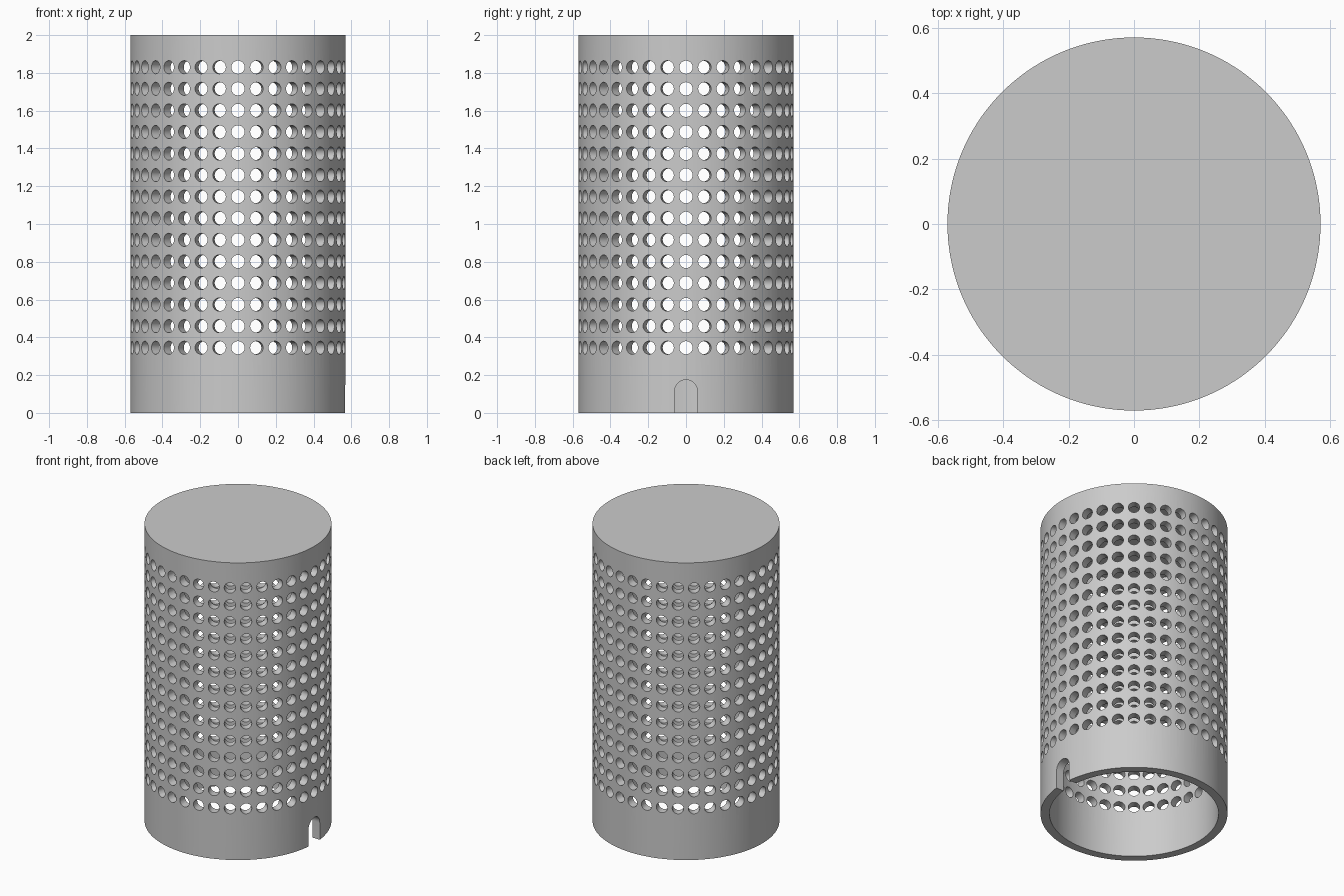
import bpy, bmesh, math
from mathutils import Matrix

cube = bpy.data.objects.get("Cube")
if cube:
    bpy.data.objects.remove(cube, do_unlink=True)

RADIUS, HEIGHT, WALL = 0.57, 2.0, 0.055
SIDES = 144
ROWS, COLUMNS = 14, 36
FIRST_ROW, LAST_ROW, HOLE_RADIUS = 0.345, 1.83, 0.035
SLOT_HALF, SLOT_TOP = 0.06, 0.175

grey = bpy.data.materials.new("plain grey")
grey.use_nodes = True
COLOUR = (0.6, 0.6, 0.6, 1)
grey.diffuse_color = COLOUR
grey.node_tree.nodes["Principled BSDF"].inputs["Base Color"].default_value = COLOUR


def make_object(name, bm):
    bmesh.ops.recalc_face_normals(bm, faces=bm.faces)
    mesh = bpy.data.meshes.new(name)
    bm.to_mesh(mesh)
    bm.free()
    obj = bpy.data.objects.new(name, mesh)
    mesh.materials.append(grey)
    bpy.context.collection.objects.link(obj)
    return obj


def add_cylinder(bm, radius, depth, sides, matrix):
    bmesh.ops.create_cone(bm, cap_ends=True, segments=sides, radius1=radius,
                          radius2=radius, depth=depth, matrix=matrix)


def cut(body, cutter):
    cutter.hide_render = True
    mod = body.modifiers.new(cutter.name, 'BOOLEAN')
    mod.operation = 'DIFFERENCE'
    mod.solver = 'MANIFOLD'
    mod.object = cutter
    bpy.ops.object.select_all(action='DESELECT')
    bpy.context.view_layer.objects.active = body
    body.select_set(True)
    bpy.ops.object.modifier_apply(modifier=mod.name)
    bpy.data.objects.remove(cutter, do_unlink=True)


# Closed-top outer shell
bm = bmesh.new()
add_cylinder(bm, RADIUS, HEIGHT, SIDES, Matrix.Translation((0, 0, HEIGHT / 2)))
body = make_object("perforated_sleeve", bm)

# Hollow interior, open at the bottom
bm = bmesh.new()
add_cylinder(bm, RADIUS - WALL, HEIGHT, SIDES,
             Matrix.Translation((0, 0, HEIGHT / 2 - WALL)))
cut(body, make_object("interior_cutter", bm))

# Rings of radial round holes
bm = bmesh.new()
for row in range(ROWS):
    z = FIRST_ROW + (LAST_ROW - FIRST_ROW) * row / (ROWS - 1)
    for column in range(COLUMNS):
        turn = Matrix.Rotation(2 * math.pi * column / COLUMNS, 4, 'Z')
        place = Matrix.Translation((RADIUS - WALL / 2, 0, z))
        lay_down = Matrix.Rotation(math.pi / 2, 4, 'Y')
        add_cylinder(bm, HOLE_RADIUS, 0.16, 24, turn @ place @ lay_down)
cut(body, make_object("hole_cutter", bm))

# Arched notch in the lower rim on the left side
bm = bmesh.new()
arch = [(-SLOT_HALF, -0.05), (SLOT_HALF, -0.05)]
for i in range(25):
    a = math.pi * i / 24
    arch.append((SLOT_HALF * math.cos(a), SLOT_TOP - SLOT_HALF + SLOT_HALF * math.sin(a)))
face = bm.faces.new([bm.verts.new((RADIUS - 0.12, y, z)) for y, z in arch])
side = bmesh.ops.extrude_face_region(bm, geom=[face])["geom"]
bmesh.ops.translate(bm, vec=(0.2, 0, 0),
                    verts=[v for v in side if isinstance(v, bmesh.types.BMVert)])
cut(body, make_object("notch_cutter", bm))

# Smooth walls with crisp rims
bpy.ops.object.shade_smooth_by_angle(angle=math.radians(25))
